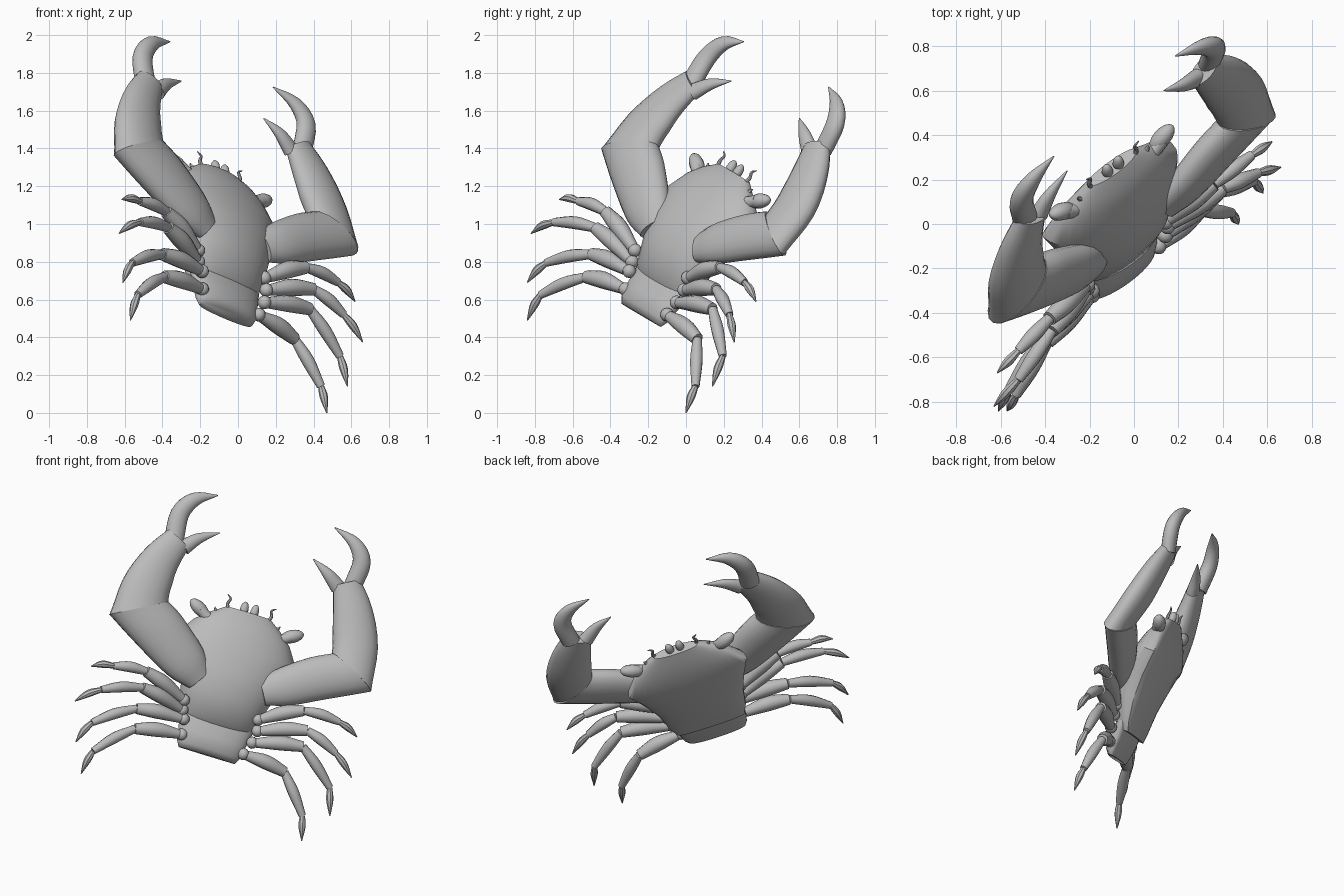
import bpy, bmesh, math
from mathutils import Vector

cube = bpy.data.objects.get("Cube")
if cube:
    bpy.data.objects.remove(cube, do_unlink=True)

grey = bpy.data.materials.new("shell_grey")
grey.use_nodes = True
grey.diffuse_color = (0.5, 0.5, 0.5, 1)
grey.node_tree.nodes["Principled BSDF"].inputs["Base Color"].default_value = (0.5, 0.5, 0.5, 1)

# Body frame: across, along (tail to head) and outward from the belly
TAIL = Vector((-0.065, -0.23, 0.53))
ACROSS = Vector((0.76, 0.56, -0.33)).normalized()
BELLY = ACROSS.cross(Vector((-0.055, 0.525, 0.85))).normalized()
ALONG = BELLY.cross(ACROSS)


def body(l, u, n=0.0):
    return TAIL + ACROSS * l + ALONG * u + BELLY * n


def loft(name, rings, angle=40):
    """Skin a list of closed rings and cap both ends."""
    bm = bmesh.new()
    loops = [[bm.verts.new(p) for p in ring] for ring in rings]
    count = len(loops[0])
    for a, b in zip(loops, loops[1:]):
        for i in range(count):
            j = (i + 1) % count
            bm.faces.new((a[i], a[j], b[j], b[i]))
    bm.faces.new(loops[0][::-1])
    bm.faces.new(loops[-1])
    bmesh.ops.recalc_face_normals(bm, faces=bm.faces)
    mesh = bpy.data.meshes.new(name)
    bm.to_mesh(mesh)
    bm.free()
    mesh.materials.append(grey)
    ob = bpy.data.objects.new(name, mesh)
    bpy.context.collection.objects.link(ob)
    bpy.ops.object.select_all(action='DESELECT')
    ob.select_set(True)
    bpy.context.view_layer.objects.active = ob
    bpy.ops.object.shade_smooth_by_angle(angle=math.radians(angle))
    return ob


def spline(values, steps):
    """Catmull-Rom resampling of 4D points (position and radius)."""
    ext = [values[0] * 2 - values[1]] + values + [values[-1] * 2 - values[-2]]
    out = []
    for p0, p1, p2, p3 in zip(ext, ext[1:], ext[2:], ext[3:]):
        for k in range(steps):
            t = k / steps
            out.append(p1 + (p2 - p0) * (t / 2) + (p0 * 2 - p1 * 5 + p2 * 4 - p3) * (t * t / 2)
                       + (p1 * 3 - p0 - p2 * 3 + p3) * (t ** 3 / 2))
    return out + [values[-1]]


def tube(name, points, radii, sides=14, steps=4, flat=1.0, elbow=None, mitre=None):
    """Tapered tube, flattened towards the belly; rings tilt into a mitre near an elbow."""
    pts = spline([Vector((*p, r)) for p, r in zip(points, radii)], steps)
    centres = [p.to_3d() for p in pts]
    rings = []
    for i, c in enumerate(centres):
        tan = (centres[min(i + 1, len(pts) - 1)] - centres[max(i - 1, 0)]).normalized()
        side = (BELLY - tan * BELLY.dot(tan)).normalized()
        other = tan.cross(side)
        r = max(pts[i][3], 0.002)
        offsets = [(side * math.cos(a) * flat + other * math.sin(a)) * r
                   for a in (math.tau * k / sides for k in range(sides))]
        if elbow:
            weight = max(0, 1 - (c - elbow).length / 0.3)
            plane = tan.lerp(mitre, weight)
            offsets = [o - tan * (o.dot(plane) / tan.dot(plane)) for o in offsets]
        rings.append([c + o for o in offsets])
    return loft(name, rings)


def pod(name, a, b, r, sides=12):
    """Rounded capsule-like lump between two points."""
    a, b = Vector(a), Vector(b)
    ts = [0.5 - 0.5 * math.cos(math.pi * k / 8) for k in range(9)]
    return tube(name, [a.lerp(b, t) for t in ts],
                [r * math.sqrt(max(0, 1 - (2 * t - 1) ** 2)) for t in ts], sides, 1)


def section(u, w, front, back, rim, n=32):
    """Shell cross-section: full belly, flatter back, meeting at a rim."""
    ring = []
    for k in range(n):
        a = math.tau * k / n
        s = math.sin(a)
        depth = (front - rim) * s ** 0.9 if s > 0 else (back - rim) * (-s) ** 0.7
        ring.append(body(w * math.cos(a), u, rim + depth))
    return ring


# Body and tail flap: along, half width, belly, back, rim
loft("body_shell", [section(*s) for s in (
    (0.15, 0.215, 0.03, -0.07, -0.05), (0.21, 0.245, 0.10, -0.08, -0.03),
    (0.35, 0.275, 0.15, -0.09, 0.0), (0.5, 0.325, 0.16, -0.10, -0.01),
    (0.65, 0.38, 0.13, -0.10, -0.05), (0.76, 0.305, 0.10, -0.08, -0.03),
    (0.83, 0.22, 0.07, -0.06, -0.01), (0.885, 0.14, 0.03, -0.04, -0.01))], 30)
loft("tail_flap", [section(*s) for s in (
    (-0.015, 0.18, 0.04, -0.03, 0.0), (0.02, 0.2, 0.07, -0.04, 0.0),
    (0.1, 0.215, 0.075, -0.05, 0.0), (0.2, 0.235, 0.055, -0.05, 0.0))], 60)

# Face details, mirrored across the body
for side, label in ((-1, "right"), (1, "left")):
    pod(label + "_eye", body(side * 0.23, 0.79, -0.01), body(side * 0.362, 0.86, -0.01), 0.04)
    tube(label + "_eye_stalk", [body(side * 0.17, 0.77), body(side * 0.23, 0.785), body(side * 0.29, 0.82)],
         [0.05, 0.035, 0.032], 10)
    pod(label + "_mouth_lobe", body(side * 0.03, 0.85), body(side * 0.035, 0.945), 0.026)
    tube(label + "_feeler", [body(side * 0.12, 0.85), body(side * 0.14, 0.9),
                             body(side * 0.13, 0.935), body(side * 0.155, 0.955)],
         [0.014, 0.01, 0.007, 0.003], 8)
    tube(label + "_brow_spike", [body(side * 0.16, 0.78), body(side * 0.21, 0.86)], [0.045, 0.003], 6, 1)

# Claw arms: path, wide radius and flatness of each piece
PARTS = ("upper_arm", "forearm", "large_finger", "small_finger")
FLATNESS = (0.58, 0.56, 0.8, 0.8)
ARMS = {
    "right": (
        ([(-0.165, -0.17, 0.975), (-0.25, -0.2, 1.08), (-0.4, -0.25, 1.26), (-0.525, -0.295, 1.4)],
         [0.085, 0.135, 0.16, 0.16]),
        ([(-0.525, -0.295, 1.4), (-0.53, -0.2, 1.53), (-0.505, -0.08, 1.655), (-0.465, 0.035, 1.75)],
         [0.16, 0.145, 0.115, 0.085]),
        ([(-0.49, 0.025, 1.74), (-0.505, 0.11, 1.88), (-0.455, 0.2, 1.955), (-0.36, 0.305, 1.965)],
         [0.06, 0.057, 0.042, 0.003]),
        ([(-0.43, 0.04, 1.7), (-0.38, 0.13, 1.74), (-0.3, 0.24, 1.757)],
         [0.048, 0.033, 0.003])),
    "left": (
        ([(0.13, 0.07, 0.875), (0.23, 0.17, 0.9), (0.36, 0.32, 0.93), (0.505, 0.475, 0.95)],
         [0.085, 0.12, 0.135, 0.135]),
        ([(0.505, 0.475, 0.95), (0.455, 0.585, 1.1), (0.385, 0.655, 1.27), (0.315, 0.695, 1.415)],
         [0.135, 0.14, 0.12, 0.085]),
        ([(0.34, 0.725, 1.39), (0.36, 0.79, 1.53), (0.3, 0.795, 1.64), (0.185, 0.755, 1.725)],
         [0.055, 0.055, 0.038, 0.003]),
        ([(0.28, 0.655, 1.39), (0.22, 0.625, 1.48), (0.135, 0.6, 1.56)],
         [0.048, 0.033, 0.003])),
}
for label, pieces in ARMS.items():
    upper, fore = pieces[0][0], pieces[1][0]
    elbow = Vector(fore[0])
    mitre = ((elbow - Vector(upper[-2])).normalized()
             + (Vector(fore[1]) - elbow).normalized()).normalized()
    for part, flat, (points, radii) in zip(PARTS, FLATNESS, pieces):
        bend = (elbow, mitre) if part.endswith("arm") else ()
        tube(f"{label}_{part}", points, radii, 18, 4, flat, *bend)

# Walking legs: hip, knee, ankle, tip
LEGS = {
    "left": (
        ((0.14, 0.01, 0.715), (0.36, 0.18, 0.77), (0.53, 0.31, 0.69), (0.62, 0.37, 0.59)),
        ((0.15, -0.01, 0.65), (0.4, 0.16, 0.655), (0.56, 0.23, 0.52), (0.66, 0.255, 0.375)),
        ((0.14, -0.05, 0.585), (0.38, 0.14, 0.55), (0.54, 0.195, 0.3), (0.58, 0.14, 0.14)),
        ((0.11, -0.1, 0.52), (0.3, 0.06, 0.39), (0.44, 0.05, 0.14), (0.47, 0.0, 0.0))),
    "right": (
        ((-0.21, -0.27, 0.86), (-0.38, -0.425, 1.065), (-0.52, -0.57, 1.12), (-0.615, -0.67, 1.13)),
        ((-0.21, -0.285, 0.8), (-0.37, -0.48, 0.98), (-0.52, -0.7, 1.01), (-0.63, -0.82, 0.95)),
        ((-0.19, -0.3, 0.75), (-0.4, -0.5, 0.84), (-0.56, -0.74, 0.795), (-0.61, -0.84, 0.69)),
        ((-0.19, -0.32, 0.655), (-0.39, -0.53, 0.72), (-0.53, -0.77, 0.625), (-0.57, -0.84, 0.49))),
}
for label, legs in LEGS.items():
    for i, joints in enumerate(legs, 1):
        hip, knee, ankle, tip = (Vector(p) for p in joints)
        lift = Vector((0, 0, 0.012))
        name = f"{label}_leg_{i}_"
        axis = (knee - hip).normalized() * 0.035
        pod(name + "hip", hip - axis, hip + axis, 0.037)
        tube(name + "thigh", [hip + axis * 0.6, hip.lerp(knee, 0.55) + lift, knee],
             [0.03, 0.046, 0.034], 10)
        tube(name + "shin", [knee, knee.lerp(ankle, 0.5) + lift, ankle], [0.025, 0.034, 0.022], 10)
        tube(name + "foot", [ankle, ankle.lerp(tip, 0.5) + lift, tip], [0.016, 0.022, 0.003], 8)
